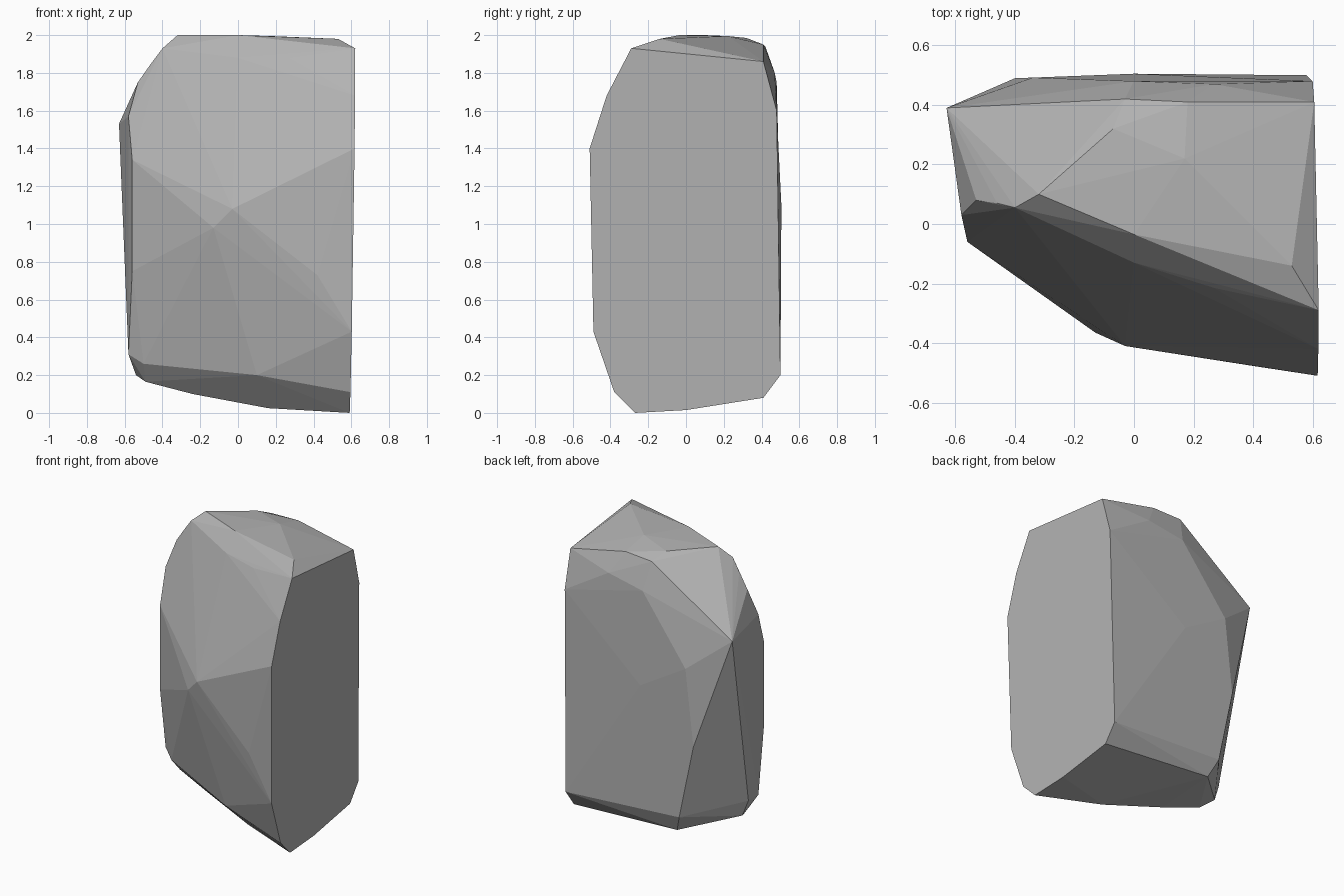
import bpy, bmesh, math

# Flat cut side: outline as (y, z); x follows a gently leaning plane
side_outline = [(-.27, 0), (-.38, .11), (-.49, .43), (-.51, 1.40), (-.42, 1.68), (-.29, 1.93),
                (.41, 1.86), (.48, 1.6), (.49, 1.1), (.50, .20), (.41, .08), (0, .015)]
corners = [(.592 + .015 * z - .02 * (y + .3), y, z) for y, z in side_outline]

# Bulging front and its chamfers
corners += [(-.03, -.41, 1.08), (-.13, -.365, .98), (.42, -.48, .73),
            (-.56, -.06, 1.34), (-.56, -.06, .75),
            (0, -.13, 1.88), (.27, -.215, 1.88)]
# Crown
corners += [(-.32, .10, 2.0), (0, -.035, 2.0), (.53, -.14, 1.98), (-.07, .32, 1.985),
            (.17, .22, 1.995), (-.40, .055, 1.93), (-.46, .07, 1.85), (-.53, .08, 1.75)]
# Left edge
corners += [(-.63, .39, 1.53), (-.58, .03, 1.57), (-.58, .03, .31), (-.58, .14, .31),
            (-.54, .15, .20)]
# Back and its rounded shoulder
corners += [(-.40, .49, .77), (-.34, .492, 1.30), (0, .505, 1.1), (-.03, .42, 1.94),
            (.18, .41, 1.95), (.27, .47, 1.80), (0, .48, 1.75), (-.29, .49, .25),
            (-.24, .44, .13)]
# Sloping underside
corners += [(-.50, -.02, .26), (.10, -.28, .20), (-.49, .06, .165), (-.24, 0, .10),
            (.16, -.12, .025)]

bm = bmesh.new()
for c in corners:
    bm.verts.new(c)
res = bmesh.ops.convex_hull(bm, input=bm.verts[:])
loose = [v for v in bm.verts if not v.link_faces]
bmesh.ops.delete(bm, geom=loose, context='VERTS')
# Merge nearly coplanar triangles into clean facets
bmesh.ops.dissolve_limit(bm, angle_limit=math.radians(1.5), verts=bm.verts[:], edges=bm.edges[:])
bmesh.ops.recalc_face_normals(bm, faces=bm.faces[:])

mesh = bpy.data.meshes.new("boulder")
bm.to_mesh(mesh)
bm.free()
boulder = bpy.data.objects.new("boulder", mesh)
bpy.context.collection.objects.link(boulder)

stone = bpy.data.materials.new("stone grey")
stone.diffuse_color = (.45, .45, .45, 1)
mesh.materials.append(stone)
